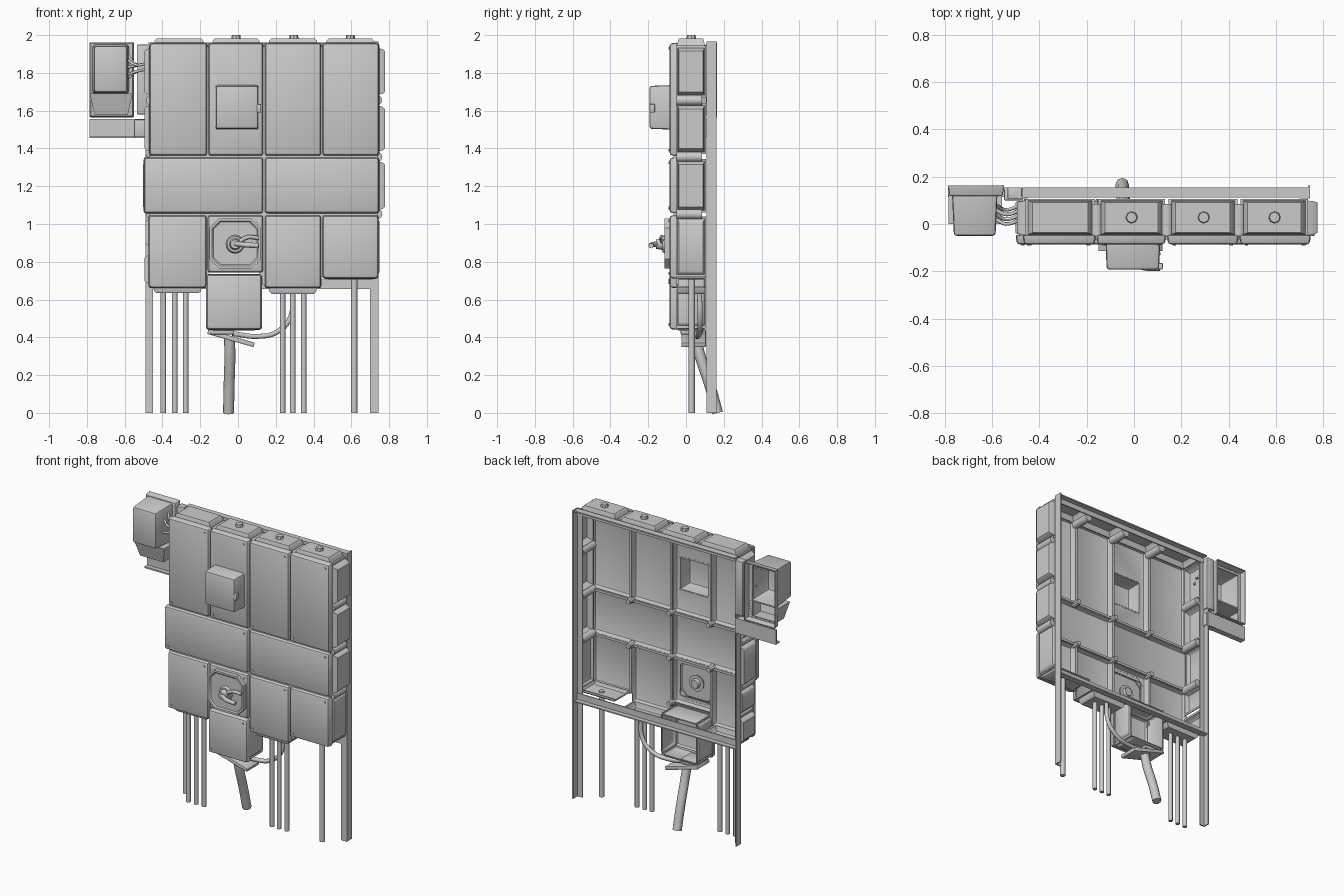
import bpy, bmesh, math
from mathutils import Vector, Matrix

if "Cube" in bpy.data.objects:
    bpy.data.objects.remove(bpy.data.objects["Cube"])


def finish(bm, name, wall=0, hole=None):
    bmesh.ops.recalc_face_normals(bm, faces=bm.faces)
    me = bpy.data.meshes.new(name)
    bm.to_mesh(me)
    bm.free()
    ob = bpy.data.objects.new(name, me)
    bpy.context.collection.objects.link(ob)
    bpy.ops.object.select_all(action='DESELECT')
    bpy.context.view_layer.objects.active = ob
    ob.select_set(True)
    if wall:
        m = ob.modifiers.new("wall", 'SOLIDIFY')
        m.thickness, m.offset = wall, -1
        bpy.ops.object.modifier_apply(modifier="wall")
    if hole:
        x0, x1, z0, z1 = hole
        cut = box("cutter", x0, x1, -0.3, 0.3, z0, z1)
        cut.hide_render = True
        bpy.context.view_layer.objects.active = ob
        m = ob.modifiers.new("hole", 'BOOLEAN')
        m.object, m.operation, m.solver = cut, 'DIFFERENCE', 'EXACT'
        bpy.ops.object.modifier_apply(modifier="hole")
        bpy.data.objects.remove(cut)
        ob.select_set(True)
    bpy.ops.object.shade_smooth_by_angle(angle=math.radians(35))
    return ob


def cube(bm, x0, x1, y0, y1, z0, z1):
    m = (Matrix.Translation(((x0 + x1) / 2, (y0 + y1) / 2, (z0 + z1) / 2))
         @ Matrix.Diagonal((x1 - x0, y1 - y0, z1 - z0, 1)))
    return bmesh.ops.create_cube(bm, size=1, matrix=m)['verts']


def box(name, *b, bevel=0):
    bm = bmesh.new()
    cube(bm, *b)
    if bevel:
        bmesh.ops.bevel(bm, geom=bm.edges[:], offset=bevel, segments=2, profile=0.5, affect='EDGES')
    return finish(bm, name)


# open-backed box with rounded edges; the front can be narrowed by an inset
def tray(name, x0, x1, y0, y1, z0, z1, bevel=0.014, inset=0.004, wall=0.006, hole=None):
    bm = bmesh.new()
    vs = cube(bm, x0, x1, y0, y1, z0, z1)
    cx, cz = (x0 + x1) / 2, (z0 + z1) / 2
    for v in vs:
        if v.co.y < (y0 + y1) / 2:
            v.co.x += inset if v.co.x < cx else -inset
            v.co.z += inset if v.co.z < cz else -inset
    back = [f for f in bm.faces if f.calc_center_median().y > y1 - 1e-5]
    bmesh.ops.delete(bm, geom=back, context='FACES_ONLY')
    es = [e for e in bm.edges if not e.is_boundary]
    bmesh.ops.bevel(bm, geom=es, offset=bevel, segments=2, profile=0.5, affect='EDGES')
    return finish(bm, name, wall, hole)


# perimeter wall with a tapered hollow bump pushed outwards
def bump_wall(name, axis, sign, base, a0, a1, h, y0=-0.052, y1=0.105):
    bm = bmesh.new()
    rings = []
    for ins, out in ((0, 0), (0.012, 0), (0.02, h * 0.75), (0.03, h)):
        p = base + sign * out
        ring = []
        for a, y in ((a0 + ins, y0 + ins / 2), (a1 - ins, y0 + ins / 2),
                     (a1 - ins, y1 - ins / 2), (a0 + ins, y1 - ins / 2)):
            ring.append(bm.verts.new((p, y, a) if axis == 'x' else (a, y, p)))
        rings.append(ring)
    for r, s in zip(rings, rings[1:]):
        for i in range(4):
            bm.faces.new((r[i], r[(i + 1) % 4], s[(i + 1) % 4], s[i]))
    bm.faces.new(rings[-1])
    return finish(bm, name, 0.005)


def cyl(name, p, q, r, n=12, r2=None):
    p, q = Vector(p), Vector(q)
    bm = bmesh.new()
    m = Matrix.Translation((p + q) / 2) @ (q - p).to_track_quat('Z', 'Y').to_matrix().to_4x4()
    bmesh.ops.create_cone(bm, cap_ends=True, segments=n, radius1=r, radius2=r if r2 is None else r2,
                          depth=(q - p).length, matrix=m)
    return finish(bm, name)


def tube(name, pts, r):
    cu = bpy.data.curves.new(name, 'CURVE')
    cu.dimensions, cu.bevel_depth, cu.bevel_resolution = '3D', r, 2
    cu.use_fill_caps, cu.resolution_u = True, 6
    s = cu.splines.new('BEZIER')
    s.bezier_points.add(len(pts) - 1)
    for b, p in zip(s.bezier_points, pts):
        b.co = p
        b.handle_left_type = b.handle_right_type = 'AUTO'
    ob = bpy.data.objects.new(name, cu)
    bpy.context.collection.objects.link(ob)
    return ob


# cabinet lids, with screws in two corners
COVER = (-0.11, 0.10, 1.51, 1.725)
SWITCH = (-0.125, 0.1, 0.785, 1.005)
lids = [(-0.47, -0.162, 1.36, 1.96, None), (-0.158, 0.135, 1.36, 1.96, COVER),
        (0.14, 0.442, 1.36, 1.96, None), (0.446, 0.748, 1.36, 1.96, None),
        (-0.5, 0.135, 1.055, 1.354, None), (0.14, 0.748, 1.055, 1.354, None),
        (-0.475, -0.165, 0.66, 1.048, None), (-0.162, 0.135, 0.742, 1.048, SWITCH),
        (0.14, 0.442, 0.66, 1.048, None), (0.446, 0.745, 0.71, 1.048, None),
        (-0.17, 0.128, 0.44, 0.735, None)]
for i, (x0, x1, z0, z1, hole) in enumerate(lids):
    tray(f"cabinet_lid_{i + 1}", x0, x1, -0.087, -0.048, z0, z1, hole=hole)
    for x, z in ((x0 + 0.03, z0 + 0.03), (x1 - 0.03, z1 - 0.03)):
        cyl(f"lid_screw_{i + 1}", (x, -0.092, z), (x, -0.08, z), 0.007, 8)

# outer walls with hollow bumps: axis, side, wall position, range, height
walls = [('z', 1, 1.945, -0.46, -0.165, 0.037), ('z', 1, 1.945, -0.152, 0.132, 0.037),
         ('z', 1, 1.945, 0.146, 0.437, 0.037), ('z', 1, 1.945, 0.45, 0.737, 0.037),
         ('x', 1, 0.737, 1.67, 1.945, 0.04), ('x', 1, 0.737, 1.37, 1.64, 0.04),
         ('x', 1, 0.737, 1.06, 1.345, 0.04), ('x', 1, 0.735, 0.72, 1.04, 0.015),
         ('x', -1, -0.46, 1.67, 1.945, 0.035), ('x', -1, -0.46, 1.37, 1.64, 0.035),
         ('x', -1, -0.475, 1.06, 1.345, 0.027), ('x', -1, -0.465, 0.87, 1.04, 0.025),
         ('x', -1, -0.465, 0.67, 0.85, 0.03),
         ('z', -1, 0.67, -0.46, -0.18, 0.032), ('z', -1, 0.67, 0.15, 0.43, 0.036),
         ('z', -1, 0.73, 0.45, 0.737, 0.02),
         ('x', -1, -0.155, 0.45, 0.73, 0.012), ('x', 1, 0.113, 0.45, 0.73, 0.012),
         ('z', -1, 0.452, -0.155, 0.113, 0.012), ('z', 1, 0.725, -0.155, 0.113, 0.008)]
for i, w in enumerate(walls):
    bump_wall(f"cabinet_wall_{i + 1}", *w)

# round couplings between neighbouring cabinets
spots = [(x, 1.93) for x in (-0.158, 0.139, 0.444)]
spots += [(x, z) for x in (-0.46, 0.737) for z in (1.355, 1.052)] + [(0.737, 1.655), (-0.46, 1.655)]
for x, z in spots:
    cyl("edge_coupling", (x, -0.05, z), (x, 0.085, z), 0.027, 12)
for x, z in [(-0.16, 1.355), (0.138, 1.355), (0.444, 1.355), (-0.16, 1.052), (0.138, 1.052),
             (0.444, 1.052), (0.138, 0.74)]:
    cyl("inner_coupling", (x, -0.06, z), (x, -0.01, z), 0.025, 10, 0.016)
# seam ribs behind the lids
for n, b in enumerate([(-0.47, 0.74, 1.355), (-0.47, 0.74, 1.052)]):
    box("row_seam_rib", b[0], b[1], -0.065, -0.038, b[2] - 0.008, b[2] + 0.008)
for x, z0, z1 in [(-0.16, 1.36, 1.94), (0.138, 1.36, 1.94), (0.444, 1.36, 1.94), (0.138, 1.055, 1.35),
                  (-0.163, 0.68, 1.045), (0.138, 0.68, 1.045), (0.444, 0.72, 1.045)]:
    box("column_seam_rib", x - 0.007, x + 0.007, -0.065, -0.038, z0, z1)

# top knockout plugs
for x in (-0.01, 0.295, 0.595):
    cyl("knockout_plug", (x, 0.028, 1.978), (x, 0.028, 2.0), 0.026, 8, 0.022)

# rear angle-iron frame
for name, parts in {
        "left_rail": [(-0.49, -0.45, 0.108, 0.116, 0, 1.95), (-0.49, -0.482, 0.108, 0.155, 0, 1.95)],
        "right_rail": [(0.7, 0.745, 0.108, 0.116, 0, 1.965), (0.737, 0.745, 0.108, 0.162, 0, 1.965)],
        "top_rail": [(-0.475, 0.745, 0.112, 0.12, 1.92, 1.962), (-0.475, 0.745, 0.112, 0.155, 1.954, 1.962)],
        "bottom_rail": [(-0.48, 0.74, 0.112, 0.12, 0.655, 0.705), (-0.48, 0.74, 0.112, 0.15, 0.655, 0.663)]}.items():
    bm = bmesh.new()
    for b in parts:
        cube(bm, *b)
    finish(bm, name)

# conduits down to the floor
for x in (-0.395, -0.335, -0.277, 0.236, 0.29, 0.348):
    cyl("conduit", (x, 0.03, 0), (x, 0.03, 0.65), 0.0145)
cyl("single_conduit", (0.615, 0.03, 0), (0.615, 0.03, 0.72), 0.017)

# projecting cover box with side latch
tray("cover_box", -0.12, 0.11, -0.193, -0.08, 1.5, 1.735, 0.012, 0.004)
box("cover_latch", 0.1, 0.122, -0.192, -0.165, 1.59, 1.635, bevel=0.004)

# rotary switch: octagonal plate with a hollow back, hub and lever
bm = bmesh.new()
vs = cube(bm, -0.15, 0.12, -0.115, -0.08, 0.765, 1.03)
es = [e for e in bm.edges if abs(e.verts[0].co.y - e.verts[1].co.y) > 0.01]
bmesh.ops.bevel(bm, geom=es, offset=0.05, segments=1, affect='EDGES')
fs = [f for f in bm.faces if f.normal.y < -0.9]
bmesh.ops.inset_region(bm, faces=fs, thickness=0.014, depth=0.0)
bmesh.ops.inset_region(bm, faces=fs, thickness=0.008, depth=-0.008)
bmesh.ops.delete(bm, geom=[f for f in bm.faces if f.normal.y > 0.9], context='FACES_ONLY')
finish(bm, "switch_plate", 0.005)
cyl("switch_hub_base", (-0.015, -0.09, 0.893), (-0.015, -0.125, 0.893), 0.055, 16, 0.042)
cyl("switch_hub", (-0.015, -0.12, 0.893), (-0.015, -0.16, 0.893), 0.032, 14, 0.024)
tube("switch_lever", [(-0.015, -0.15, 0.895), (0.035, -0.18, 0.89), (0.11, -0.185, 0.885)], 0.014)
tube("switch_lever_stop", [(0.0, -0.125, 0.9), (0.05, -0.13, 0.93), (0.11, -0.12, 0.925)], 0.011)
cyl("switch_back_ring", (-0.015, -0.1, 0.893), (-0.015, -0.07, 0.893), 0.035, 14, 0.028)

# tilted cable tray under the lowest cabinet
flap = box("tilted_cable_tray", -0.135, 0.12, -0.065, 0.065, -0.012, 0.012, bevel=0.004)
flap.location, flap.rotation_euler = (-0.03, 0.04, 0.393), (0, math.radians(16), 0)
box("cabinet_outlet_neck", -0.15, -0.02, -0.03, 0.09, 0.415, 0.45, bevel=0.008)

# flexible cables
tube("main_cable", [(-0.045, 0.05, 0.4), (-0.043, 0.075, 0.3), (-0.047, 0.125, 0.15), (-0.05, 0.167, 0.0)], 0.029)
tube("loop_cable", [(0.29, 0.07, 0.66), (0.275, 0.075, 0.5), (0.2, 0.07, 0.425), (0.1, 0.06, 0.405),
                    (-0.03, 0.05, 0.42)], 0.014)

# side meter: flanged back frame, hollow box and tapered lower pocket
tray("meter_flange", -0.787, -0.55, 0.118, 0.163, 1.565, 1.962, 0.006, 0.006, hole=(-0.755, -0.59, 1.59, 1.93))
tray("meter_box", -0.77, -0.578, -0.05, 0.125, 1.69, 1.95, 0.012, 0.008)
bm = bmesh.new()
for v in cube(bm, -0.785, -0.558, 0.03, 0.125, 1.58, 1.69):
    if v.co.z < 1.6:
        v.co.x += 0.025 if v.co.x < -0.67 else -0.025
    if v.co.z > 1.6 and v.co.y < 0.05:
        v.co.y -= 0.03
bmesh.ops.delete(bm, geom=[f for f in bm.faces if f.normal.y > 0.9], context='FACES_ONLY')
finish(bm, "meter_lower_pocket", 0.006)
box("meter_bracket_arm", -0.787, -0.48, 0.145, 0.155, 1.455, 1.555)
box("meter_bracket_lip", -0.787, -0.54, 0.115, 0.155, 1.455, 1.465)
box("meter_bracket_clamp", -0.55, -0.475, 0.1, 0.15, 1.46, 1.552, bevel=0.006)
box("wire_entry_block", -0.535, -0.475, 0.105, 0.155, 1.58, 1.95, bevel=0.005)

# meter wires
for i, (z, y, d) in enumerate([(1.9, 0.08, -0.05), (1.87, 0.04, -0.02), (1.83, 0.06, 0.02), (1.79, 0.02, 0.03),
                               (1.77, 0.08, 0.05)]):
    tube(f"meter_wire_{i + 1}", [(-0.585, y, z), (-0.54, y - 0.02, z + d * 0.9 - 0.01), (-0.48, y, z + d)], 0.0075)
